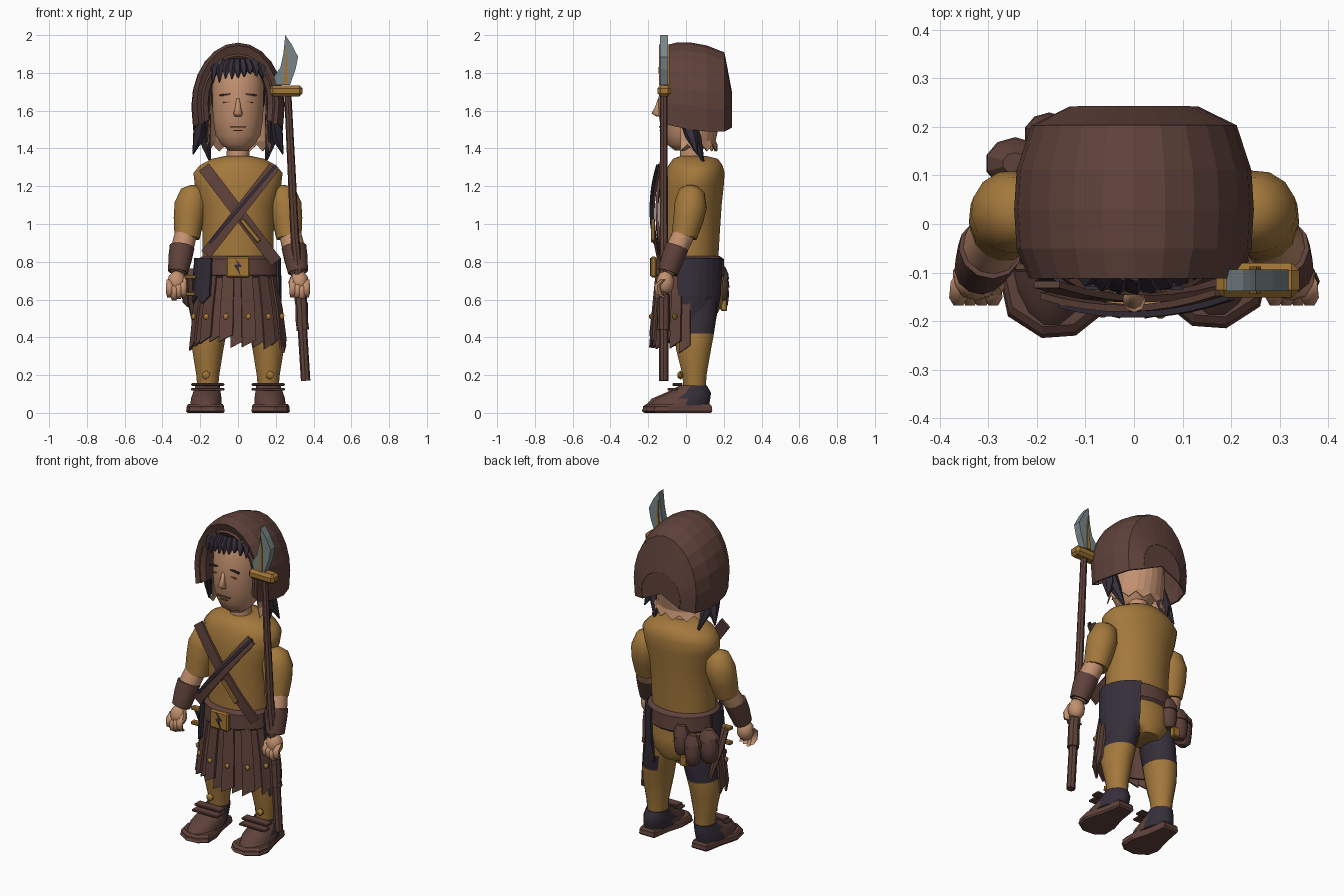
import bpy, bmesh, math, random
from mathutils import Vector

random.seed(4)
if "Cube" in bpy.data.objects:
    bpy.data.objects.remove(bpy.data.objects["Cube"])


def material(name, r, g, b):
    m = bpy.data.materials.new(name)
    m.use_nodes = True
    m.diffuse_color = (r, g, b, 1)
    m.node_tree.nodes["Principled BSDF"].inputs["Base Color"].default_value = (r, g, b, 1)
    return m


LEATHER = material("brown leather", .115, .054, .043)
CLOTH = material("mustard cloth", .37, .19, .045)
SKIN = material("tan skin", .54, .28, .16)
DARK = material("dark plum", .036, .028, .042)
STEEL = material("grey steel", .19, .235, .245)
GOLD = material("old gold", .36, .18, .035)
SHADE = material("shaded skin", .25, .12, .065)


def make(name, bm, mat, smooth=0, second=None, rule=None, thick=0):
    """Turn a bmesh into an object; faces passing the rule get the second material."""
    bmesh.ops.recalc_face_normals(bm, faces=bm.faces)
    mesh = bpy.data.meshes.new(name)
    mesh.materials.append(mat)
    if second:
        mesh.materials.append(second)
        for f in bm.faces:
            f.material_index = int(rule(f.calc_center_median()))
    bm.to_mesh(mesh)
    bm.free()
    ob = bpy.data.objects.new(name, mesh)
    bpy.context.collection.objects.link(ob)
    if thick:
        mod = ob.modifiers.new("thickness", "SOLIDIFY")
        mod.thickness, mod.offset = thick, 0
    if smooth:
        bpy.ops.object.select_all(action="DESELECT")
        ob.select_set(True)
        bpy.context.view_layer.objects.active = ob
        bpy.ops.object.shade_smooth_by_angle(angle=math.radians(smooth))
    return ob


def skin_rows(name, rows, mat, closed=True, caps=True, **kw):
    bm = bmesh.new()
    rings = [[bm.verts.new(p) for p in row] for row in rows]
    for a, b in zip(rings, rings[1:]):
        n = len(a)
        for i in range(n if closed else n - 1):
            j = (i + 1) % n
            bm.faces.new((a[i], a[j], b[j], b[i]))
    if caps:
        for ring in (rings[0], rings[-1]):
            bm.faces.new(ring)
    return make(name, bm, mat, **kw)


def loft(name, sections, mat, n=16, **kw):
    """Stacked ellipses: (z, centre x, centre y, radius x, radius y)."""
    angles = [math.tau * (i + .5) / n for i in range(n)]
    rows = [[(cx + rx * math.cos(a), cy + ry * math.sin(a), z) for a in angles]
            for z, cx, cy, rx, ry in sections]
    return skin_rows(name, rows, mat, **kw)


def tube(name, points, mat, n=8, smooth=40):
    """Rings of given radius along a path: (x, y, z, r)."""
    pts = [Vector(p[:3]) for p in points]
    q = (pts[-1] - pts[0]).to_track_quat("Z", "Y")
    rows = [[p + q @ Vector((s[3] * math.cos(math.tau * i / n), s[3] * math.sin(math.tau * i / n), 0))
             for i in range(n)] for p, s in zip(pts, points)]
    return skin_rows(name, rows, mat, smooth=smooth)


def sheet(name, a0, a1, rows, mat, n=1, cy=.02, jag=0, thick=.012):
    """Cloth wrapped round the body between two angles: rows of (z, rx, ry)."""
    grid = []
    for k, (z, rx, ry) in enumerate(rows):
        row = []
        for i in range(n + 1):
            a = math.radians(a0 + (a1 - a0) * i / n)
            drop = jag * (i % 2) if k == len(rows) - 1 else 0
            row.append((rx * math.cos(a), cy + ry * math.sin(a), z + drop))
        grid.append(row)
    return skin_rows(name, grid, mat, closed=False, caps=False, thick=thick)


def panel(name, outline, y, depth, mat):
    rows = [[(x, yy, z) for x, z in outline] for yy in (y, y + depth)]
    return skin_rows(name, rows, mat)


def box(name, centre, size, mat, bevel=0, turn=0):
    bm = bmesh.new()
    bmesh.ops.create_cube(bm, size=1)
    for v in bm.verts:
        v.co = Vector(v.co[i] * size[i] for i in range(3))
    if bevel:
        bmesh.ops.bevel(bm, geom=bm.edges[:], offset=bevel, segments=1, affect="EDGES")
    ob = make(name, bm, mat)
    ob.location = centre
    ob.rotation_euler.y = turn


def ball(name, centre, size, mat, detail=2):
    bm = bmesh.new()
    bmesh.ops.create_icosphere(bm, subdivisions=detail, radius=1)
    for v in bm.verts:
        v.co = Vector(v.co[i] * size[i] for i in range(3))
    make(name, bm, mat, smooth=40).location = centre


def arch(w, top, y, bottom=1.5):
    """Hood cross-section, open at the bottom."""
    mid = bottom + (top - bottom) * .27
    curve = [(w * math.cos(math.pi * i / 12), y, mid + (top - mid) * math.sin(math.pi * i / 12))
             for i in range(13)]
    return [(w * .96, y, bottom)] + curve + [(-w * .96, y, bottom)]


# Hood: barrel shell closed at the back with a notched hem, and an inner rim
hood = [arch(*s) for s in ((.19, 1.89, -.085, 1.53), (.215, 1.943, -.108, 1.53), (.237, 1.955, -.05, 1.515),
                           (.242, 1.955, .03, 1.5), (.237, 1.94, .11, 1.49), (.208, 1.905, .2, 1.49),
                           (.13, 1.7, .238, 1.51))]
skin_rows("hood", hood, LEATHER, closed=False, caps=False, thick=.01)
panel("hood_back", [(p[0], p[2]) for p in hood[-1]] + [(0, 1.57)], .234, .008, LEATHER)
skin_rows("hood_inner_rim", [arch(.205, 1.905, -.085, 1.54), arch(.185, 1.89, -.1, 1.54),
                             arch(.162, 1.872, -.085, 1.55), arch(.155, 1.865, 0, 1.55)],
          LEATHER, closed=False, caps=False, thick=.008)

# Head and face
loft("head", [(1.39, 0, -.01, .05, .05), (1.42, 0, -.015, .088, .085), (1.47, 0, 0, .12, .12),
              (1.55, 0, 0, .133, .143), (1.65, 0, 0, .138, .148), (1.75, 0, .01, .138, .15),
              (1.83, 0, .01, .12, .125), (1.88, 0, .01, .08, .08)], SKIN, n=20, smooth=60)
tube("nose", [(0, -.138, 1.665, .01), (0, -.15, 1.62, .014), (0, -.158, 1.585, .024), (0, -.14, 1.57, .02)],
     SKIN, smooth=80)
box("mouth", (0, -.139, 1.515), (.085, .008, .006), SHADE)
box("lower_lip", (0, -.135, 1.495), (.045, .008, .005), SHADE)
for s in (-1, 1):
    box("eyebrow", (s * .065, -.132, 1.685), (.07, .009, .01), DARK, turn=s * .12)
    box("eye", (s * .058, -.134, 1.645), (.045, .009, .006), SHADE, turn=s * .1)
loft("neck", [(1.33, 0, .03, .062, .065), (1.42, 0, .03, .06, .06)], SKIN, smooth=40)
sheet("nape", -15, 195, [(1.64, .15, .17), (1.53, .155, .165), (1.44, .16, .145), (1.385, .175, .155)], SKIN,
      n=15, cy=.01, jag=.035, thick=.006)

# Hair
loft("hair", [(1.58, 0, .03, .13, .11), (1.65, 0, .03, .146, .12), (1.75, 0, .03, .146, .14),
              (1.84, 0, .02, .13, .145), (1.88, 0, .02, .07, .08)], DARK, smooth=40)
for i in range(9):
    x = -.128 + .032 * i
    y = -.127 + 1.9 * x * x
    tip = random.uniform(1.77, 1.815) - abs(x) * .25
    tube("fringe_strand", [(x * .75, y + .025, 1.87, .018), (x, y, 1.82, .022), (x * 1.03, y - .012, tip, .004)],
         DARK, n=5)
for s in (-1, 1):
    tube("side_lock", [(s * .185, -.01, 1.6, .04), (s * .205, .03, 1.47, .036), (s * .238, .06, 1.37, .004)], DARK, n=6)
    tube("inner_lock", [(s * .18, .0, 1.58, .04), (s * .178, .05, 1.45, .034), (s * .145, .095, 1.32, .004)], DARK, n=6)

# Tunic, hips and belt
loft("tunic", [(.78, 0, .02, .19, .15), (.95, 0, .025, .19, .155), (1.1, 0, .03, .2, .16),
               (1.2, 0, .038, .23, .163), (1.27, 0, .048, .238, .158), (1.31, 0, .05, .205, .145),
               (1.345, 0, .05, .14, .12), (1.36, 0, .04, .07, .07)], CLOTH, n=24, smooth=50)
loft("hips", [(.53, 0, .08, .09, .09), (.58, 0, .06, .16, .135), (.66, 0, .035, .195, .165),
              (.8, 0, .02, .195, .16)], CLOTH, n=20, smooth=50)
loft("belt", [(.715, 0, .02, .2, .17), (.73, 0, .02, .218, .187), (.815, 0, .02, .212, .182),
              (.83, 0, .02, .19, .16)], LEATHER, n=20, smooth=30)
box("buckle", (0, -.172, .772), (.125, .03, .11), GOLD, bevel=.008)
panel("buckle_mark", [(-.018, .82), (.022, .775), (.002, .77), (.015, .725), (-.022, .782), (0, .787)],
      -.191, .006, DARK)

# Crossed chest straps
for name, x0, z0, x1, z1, w in (("strap_over", .19, 1.3, -.17, .84, .03), ("strap_under", -.18, 1.3, .2, .8, .033),
                                ("strap_cord", .2, 1.31, -.15, .9, .008)):
    d = Vector((x1 - x0, z1 - z0)).normalized() * w
    rows = []
    for i in range(9):
        t = i / 8
        x, z = x0 + (x1 - x0) * t, z0 + (z1 - z0) * t
        y = -.154 + .9 * x * x - (.02 if name != "strap_under" else 0) - (.012 if w < .01 else 0)
        rows.append([(x - d.y, y, z + d.x), (x + d.y, y, z - d.x)])
    skin_rows(name, rows, DARK if w < .01 else LEATHER, closed=False, caps=False, thick=.014)
box("strap_toggle", (.065, -.175, .965), (.025, .02, .15), GOLD, bevel=.005, turn=-.68)

# Kilt strips with studs
for i in range(13):
    a = 178 + 13.8 * i
    low = .345 + .04 * math.sin(math.pi * i / 12) - random.uniform(0, .045)
    lift = .01 * (i % 2)
    sheet("kilt_strip", a, a + 17, [(.75, .19 + lift, .165 + lift), (.55, .228 + lift, .185 + lift),
          (low, .25 + lift, .2 + lift)], LEATHER, jag=.04)
    if i % 2:
        r = math.radians(a + 8)
        ball("kilt_stud", (.25 * math.cos(r), .02 + .207 * math.sin(r), .51), (.016, .015, .018), GOLD, 1)
sheet("kilt_lining", 180, 360, [(.75, .18, .155), (.42, .235, .18)], LEATHER, n=12)

# Side cloths
sheet("left_side_cloth", -20, 62, [(.82, .222, .188), (.62, .225, .18), (.43, .215, .15)], DARK, n=7, jag=.06)
sheet("right_side_cloth", 165, 232, [(.82, .226, .188), (.58, .24, .205)], DARK, n=5, jag=.04)

# Legs and shoes
SOLE = ((-.05, .12), (.05, .12), (.072, 0), (.105, -.12), (.09, -.19), (.02, -.235), (-.05, -.23),
        (-.1, -.19), (-.098, -.1), (-.068, 0))
for s, side in ((-1, "right"), (1, "left")):
    if s < 0:
        wrap = lambda c: .41 < c.z < .62 and c.y > 0
    else:
        wrap = lambda c: c.z > .41 and c.x > .1 and c.y > 0
    loft(side + "_leg", [(.12, s * .16, .045, .055, .06), (.2, s * .16, .045, .062, .065), (.34, s * .16, .04, .085, .095),
         (.42, s * .15, .045, .09, .105), (.52, s * .13, .05, .09, .115), (.66, s * .11, .05, .09, .12)], CLOTH,
         smooth=50, second=DARK, rule=wrap)
    fy = 0 if s < 0 else .02
    ball(side + "_knee_button", (s * .17, -.03, .2), (.024, .018, .024), GOLD, 1)
    skin_rows(side + "_sole", [[(s * (.17 + x * k), fy + y * k, z) for x, y in SOLE] for z, k in
                               ((0, .93), (.01, 1), (.022, .97), (.034, .97), (.046, .9))], LEATHER)
    loft(side + "_shoe", [(.04, s * .17, fy - .055, .083, .16), (.075, s * .168, fy - .037, .083, .148),
         (.105, s * .165, fy, .075, .115), (.145, s * .16, .04, .066, .072)], LEATHER, smooth=35,
         second=DARK, rule=lambda c: c.y > 0 and c.z > .05)
    for z, y in ((.15, -.045), (.125, -.07)):
        box(side + "_shoe_strap", (s * .16, y, z), (.175, .055, .014), LEATHER, bevel=.004)

    # Arms, bracers and hands
    tube(side + "_sleeve", [(s * .225, .035, 1.2, .03), (s * .235, .032, 1.175, .068), (s * .25, .025, 1.1, .087),
         (s * .262, .012, 1.02, .08), (s * .27, -.01, .93, .068)], CLOTH, n=14, smooth=50)
    tube(side + "_forearm", [(s * .27, -.0, .97, .058), (s * .295, -.05, .87, .06), (s * .318, -.1, .74, .04)], SKIN, n=12)
    tube(side + "_bracer", [(s * .296, -.05, .88, .066), (s * .306, -.072, .82, .063), (s * .318, -.095, .745, .053)],
         LEATHER, n=12)
    ball(side + "_palm", (s * .325, -.11, .69), (.05, .048, .065), SKIN)
    for k in range(4):
        fx, fz = s * (.29 + .024 * k), .655 - .008 * (k % 3)
        tube(side + "_finger", [(fx, -.12, fz + .05, .016), (fx, -.152, fz + .02, .019), (fx, -.147, fz - .025, .018),
             (fx, -.12, fz - .045, .012)], SKIN, n=6, smooth=60)
    tube(side + "_thumb", [(s * .3, -.1, .73, .018), (s * .285, -.13, .69, .02), (s * .29, -.15, .655, .012)], SKIN, n=6)

# Polearm
tube("spear_shaft", [(.263, -.118, 1.7, .019), (.3, -.118, .95, .023), (.33, -.118, .62, .025), (.358, -.118, .17, .025)],
     LEATHER, n=8)
for z, h in ((.6, .025), (.52, .06), (.45, .012)):
    x = .358 - (z - .17) * .062
    tube("spear_grip", [(x, -.118, z + h, .033), (x + .003, -.118, z - h, .033)], LEATHER, n=8)
box("spear_guard", (.255, -.116, 1.705), (.172, .072, .058), GOLD, bevel=.016)
panel("spear_blade", [(.25, 2.0), (.285, 1.95), (.318, 1.885), (.305, 1.82), (.275, 1.735), (.2, 1.735),
                      (.19, 1.78), (.225, 1.83), (.24, 1.9)], -.138, .044, STEEL)
panel("blade_spine", [(.252, 1.95), (.262, 1.88), (.262, 1.735), (.238, 1.735), (.25, 1.85)], -.144, .056, GOLD)

# Hip pouches and sheathed knife
for x, y, z, k in ((-.1, .185, .69, .95), (-.175, .185, .65, 1), (-.245, .125, .68, 1.2)):
    loft("pouch", [(z - .1 * k, x, y, .025, .02), (z - .08 * k, x, y, .042 * k, .036 * k),
         (z - .02, x, y, .05 * k, .044 * k), (z + .03, x, y, .043 * k, .036 * k)], LEATHER, n=10, smooth=40)
    loft("pouch_lid", [(z + .015, x, y, .052 * k, .045 * k), (z + .045, x, y, .05 * k, .042 * k),
         (z + .085, x, y, .026, .022)], LEATHER, n=10, smooth=30)
box("pouch_clasp", (-.13, .2, .57), (.045, .035, .06), GOLD, bevel=.005)
tube("knife_sheath", [(-.25, -.03, .72, .022), (-.245, .03, .6, .026), (-.225, .09, .44, .01)], LEATHER, n=6)
for z in (.63, .72):
    box("knife_fitting", (-.255, -.03, z), (.07, .035, .02), GOLD, bevel=.005)
